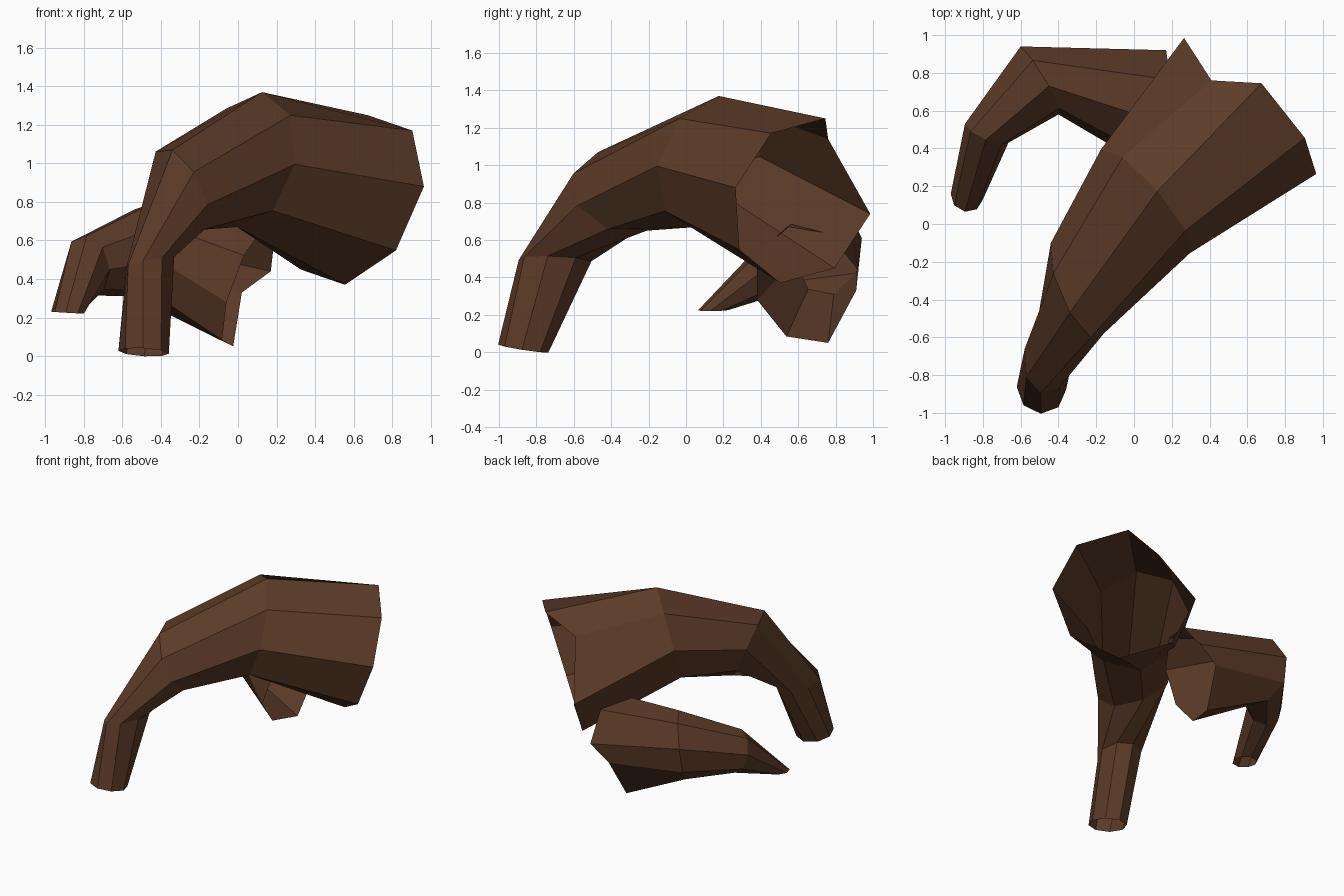
import bpy, bmesh, math
from mathutils import Vector

if "Cube" in bpy.data.objects:
    bpy.data.objects.remove(bpy.data.objects["Cube"])

SIDES = 8

bark = bpy.data.materials.new("dark brown bark")
bark.diffuse_color = (0.108, 0.044, 0.021, 1)
bark.use_nodes = True
bark.node_tree.nodes["Principled BSDF"].inputs["Base Color"].default_value = bark.diffuse_color


def tube(name, rings, chipped):
    """Open flat-faced tube; each ring is (centre, half-axis u, half-axis v).
    chipped = (index, position) of the broken corner on the last ring."""
    bm = bmesh.new()
    loops = []
    for c, u, v in rings:
        c, u, v = Vector(c), Vector(u), Vector(v)
        angles = [2 * math.pi * i / SIDES for i in range(SIDES)]
        loops.append([bm.verts.new(c + u * math.cos(a) + v * math.sin(a)) for a in angles])
    loops[-1][chipped[0]].co = chipped[1]
    for lo, hi in zip(loops, loops[1:]):
        for i in range(SIDES):
            j = (i + 1) % SIDES
            bm.faces.new((lo[i], lo[j], hi[j], hi[i]))
    bmesh.ops.recalc_face_normals(bm, faces=bm.faces)
    mesh = bpy.data.meshes.new(name)
    bm.to_mesh(mesh)
    bm.free()
    mesh.materials.append(bark)
    obj = bpy.data.objects.new(name, mesh)
    bpy.context.collection.objects.link(obj)
    return obj


# Large arching root, from the ground tip to the ragged open end
tube("large_root", [
    ((-0.49, -0.87, 0.02), (-0.095, -0.09, 0.02), (0.09, -0.10, 0.01)),
    ((-0.455, -0.70, 0.49), (-0.115, -0.11, -0.015), (0.06, -0.165, 0.02)),
    ((-0.30, -0.34, 0.86), (-0.04, -0.13, 0.21), (0.14, -0.24, -0.075)),
    ((0.06, 0.12, 1.02), (0.065, 0.055, 0.35), (0.235, -0.275, -0.025)),
    ((0.615, 0.625, 0.81), (0.06, 0.12, 0.44), (0.35, -0.36, 0.07)),
], (7, (0.41, 0.76, 1.14)))

# Small side root, hooked tip to open end tucked under the large one
tube("small_root", [
    ((-0.885, 0.145, 0.225), (-0.01, -0.08, 0.0), (-0.085, 0.015, 0.005)),
    ((-0.78, 0.48, 0.47), (-0.005, -0.035, 0.155), (-0.115, 0.05, 0.02)),
    ((-0.50, 0.76, 0.55), (0.05, -0.03, 0.24), (-0.10, 0.18, 0.06)),
    ((0.055, 0.65, 0.36), (0.08, -0.11, 0.31), (0.115, 0.27, 0.08)),
], (3, (0.02, 0.91, 0.33)))
